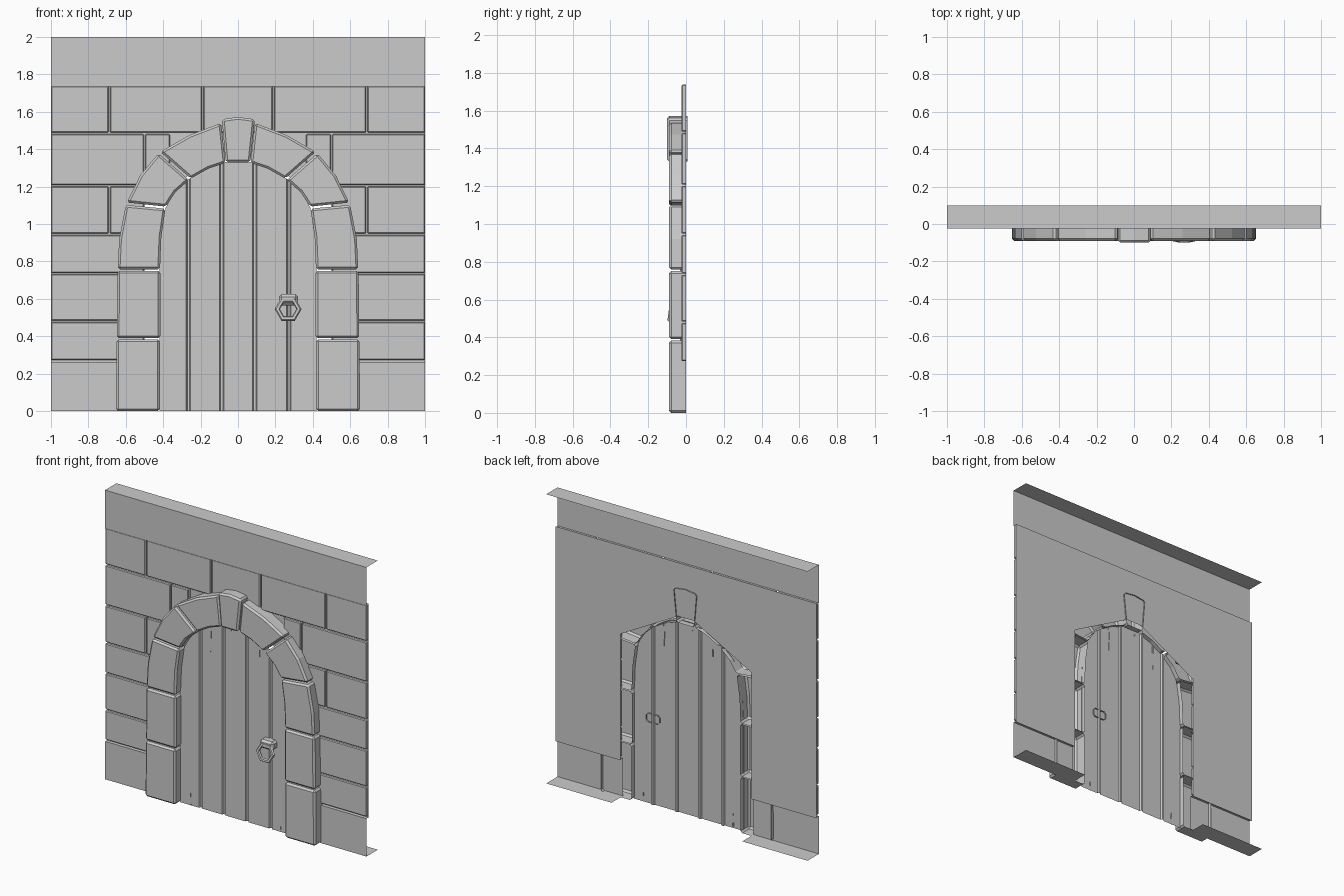
import bpy, bmesh, math

if "Cube" in bpy.data.objects:
    bpy.data.objects.remove(bpy.data.objects["Cube"])

stone = bpy.data.materials.new("plain grey")
stone.diffuse_color = (0.6, 0.6, 0.6, 1)
stone.use_nodes = True
stone.node_tree.nodes["Principled BSDF"].inputs["Base Color"].default_value = stone.diffuse_color


def finish(bm, name):
    me = bpy.data.meshes.new(name)
    bm.to_mesh(me)
    bm.free()
    me.materials.append(stone)
    ob = bpy.data.objects.new(name, me)
    bpy.context.collection.objects.link(ob)
    return ob


def prism(name, pts, front, back, bevel=0.0, open_back=True):
    """Extrude an (x, z) outline from front to back, bevel its sharp edges."""
    bm = bmesh.new()
    f = bm.faces.new([bm.verts.new((x, front, z)) for x, z in pts])
    ext = bmesh.ops.extrude_face_region(bm, geom=[f], use_keep_orig=True)
    for v in ext["geom"]:
        if isinstance(v, bmesh.types.BMVert):
            v.co.y = back
    bmesh.ops.recalc_face_normals(bm, faces=bm.faces)
    if bevel:
        edges = [e for e in bm.edges
                 if min(v.co.y for v in e.verts) < back - 1e-5
                 and e.calc_face_angle(0) > 0.5]
        bmesh.ops.bevel(bm, geom=edges, offset=bevel, segments=1,
                        profile=0.5, affect='EDGES')
    if open_back:
        rear = [f for f in bm.faces if all(v.co.y > back - 1e-5 for v in f.verts)]
        bmesh.ops.delete(bm, geom=rear, context='FACES')
    return finish(bm, name)


def sheet(name, polys):
    bm = bmesh.new()
    for poly in polys:
        bm.faces.new([bm.verts.new(p) for p in poly])
    bmesh.ops.remove_doubles(bm, verts=bm.verts, dist=1e-5)
    return finish(bm, name)


def box(name, x0, x1, z0, z1, front, back, bevel):
    return prism(name, [(x0, z0), (x1, z0), (x1, z1), (x0, z1)], front, back, bevel)


FACE = -0.024   # front plane of the wall
REAR = 0.1      # rear edge of the top and bottom flaps

# Plain top band with its flap folded back
sheet("top_band", [
    [(-1, FACE, 1.735), (1, FACE, 1.735), (1, FACE, 2), (-1, FACE, 2)],
    [(-1, FACE, 2), (1, FACE, 2), (1, REAR, 2), (-1, REAR, 2)]])

# Bottom bands with floor flaps
for s, side in ((-1, "left"), (1, "right")):
    a, b = sorted((0.5 * s, s))
    sheet("bottom_band_" + side, [
        [(a, FACE, 0), (b, FACE, 0), (b, FACE, 0.262), (a, FACE, 0.262)],
        [(a, FACE, 0.262), (b, FACE, 0.262), (b, 0, 0.262), (a, 0, 0.262)],
        [(a, REAR, 0), (b, REAR, 0), (b, FACE, 0), (a, FACE, 0)]])

# Rear wall sheet with a doorway cut out of it
hole = [(0.5, 0.255), (0.5, 1.13), (0.06, 1.37)]
outline = ([(1, 0.255), (1, 1.74), (-1, 1.74), (-1, 0.255)]
           + [(-x, z) for x, z in hole] + hole[::-1])
sheet("rear_wall", [[(x, 0, z) for x, z in outline]])

# Brick courses: bottom, top, joints on one side from the arch outward
courses = [(0.27, 0.48, (0.5, 1)), (0.48, 0.735, (0.5, 1)),
           (0.735, 0.945, (0.5, 1)), (0.945, 1.205, (0.5, 0.688, 1)),
           (1.205, 1.485, (0.36, 0.5, 1)), (1.485, 1.742, (0.188, 0.688, 1))]
G = 0.004
for row, (z0, z1, joints) in enumerate(courses):
    for a, b in zip(joints, joints[1:]):
        outer = b if b == 1 else b - G
        for lo, hi in ((a + G, outer), (-outer, -a - G)):
            box("brick_row_%d" % (row + 1), lo, hi, z0 + G, z1 - G, FACE, -0.001, 0.005)
box("brick_middle", -0.188 + G, 0.188 - G, 1.485 + G, 1.742 - G, FACE, -0.001, 0.005)

# Arch stones: outer curve upward, then inner curve back down
stones = [
    [(0.652, 0), (0.65, 0.383), (0.418, 0.383), (0.418, 0)],
    [(0.648, 0.39), (0.645, 0.75), (0.415, 0.75), (0.415, 0.39)],
    [(0.643, 0.758), (0.635, 0.92), (0.6, 1.102), (0.388, 1.082),
     (0.41, 0.93), (0.417, 0.758)],
    [(0.595, 1.115), (0.523, 1.26), (0.425, 1.378), (0.262, 1.235),
     (0.335, 1.17), (0.385, 1.093)],
    [(0.415, 1.386), (0.26, 1.475), (0.09, 1.54), (0.067, 1.327),
     (0.16, 1.295), (0.252, 1.243)]]
for i, pts in enumerate(stones):
    prism("arch_stone_right_%d" % (i + 1), pts, -0.09, 0, 0.012)
    prism("arch_stone_left_%d" % (i + 1), [(-x, z) for x, z in pts][::-1], -0.09, 0, 0.012)
prism("keystone", [(-0.066, 1.33), (0.066, 1.33), (0.09, 1.56), (0, 1.572), (-0.086, 1.56)],
      -0.1, 0.008, 0.012)

# Door sheet: grooved boards cut to the arch
inner = [(0, 1.335), (0.067, 1.332), (0.16, 1.3), (0.257, 1.245), (0.335, 1.175),
         (0.387, 1.087), (0.41, 0.93), (0.42, 0.76)]


def arch_height(x):
    x = abs(x)
    for (xa, za), (xb, zb) in zip(inner, inner[1:]):
        if x <= xb:
            return za + (zb - za) * (x - xa) / (xb - xa)
    return inner[-1][1]


BOARD = -0.032
section = [(s * x, BOARD) for x, _ in inner for s in ((1, -1) if x else (1,))]
grooves = (-0.265, -0.087, 0.09, 0.272)
section = [p for p in section if all(abs(p[0] - g) > 0.016 for g in grooves)]
for g in grooves:
    section += [(g - 0.012, BOARD), (g - 0.006, BOARD + 0.012),
                (g + 0.006, BOARD + 0.012), (g + 0.012, BOARD)]
section.sort()
sheet("door", [[(xa, ya, 0), (xb, yb, 0), (xb, yb, arch_height(xb)), (xa, ya, arch_height(xa))]
               for (xa, ya), (xb, yb) in zip(section, section[1:])])

# Thin wedge-shaped cracks in the boards
for x, base, tip in ((-0.185, 1.28, 1.1), (0.187, 1.28, 1.1), (-0.03, 1.325, 1.28),
                     (-0.34, 0, 0.1), (0.347, 0, 0.08)):
    prism("door_crack", [(x - 0.005, base), (x + 0.005, base), (x, tip)],
          BOARD - 0.002, BOARD + 0.002)

# Door knocker: mount and hexagonal ring leaning outward at the bottom
box("knocker_mount", 0.218, 0.322, 0.565, 0.625, -0.082, -0.022, 0.014)
bm = bmesh.new()
loops = []
for k in range(6):
    a = k * math.pi / 3
    ring = []
    for r, d in ((0.072, 0.004), (0.064, -0.006), (0.05, -0.006),
                 (0.044, 0.004), (0.05, 0.014), (0.064, 0.014)):
        x, z = 0.268 + r * math.cos(a), 0.545 + r * math.sin(a)
        ring.append(bm.verts.new((x, -0.085 + d + 0.13 * (z - 0.545), z)))
    loops.append(ring)
for k in range(6):
    p, q = loops[k], loops[(k + 1) % 6]
    for j in range(6):
        m = (j + 1) % 6
        bm.faces.new((p[j], q[j], q[m], p[m]))
bmesh.ops.recalc_face_normals(bm, faces=bm.faces)
finish(bm, "knocker_ring")
